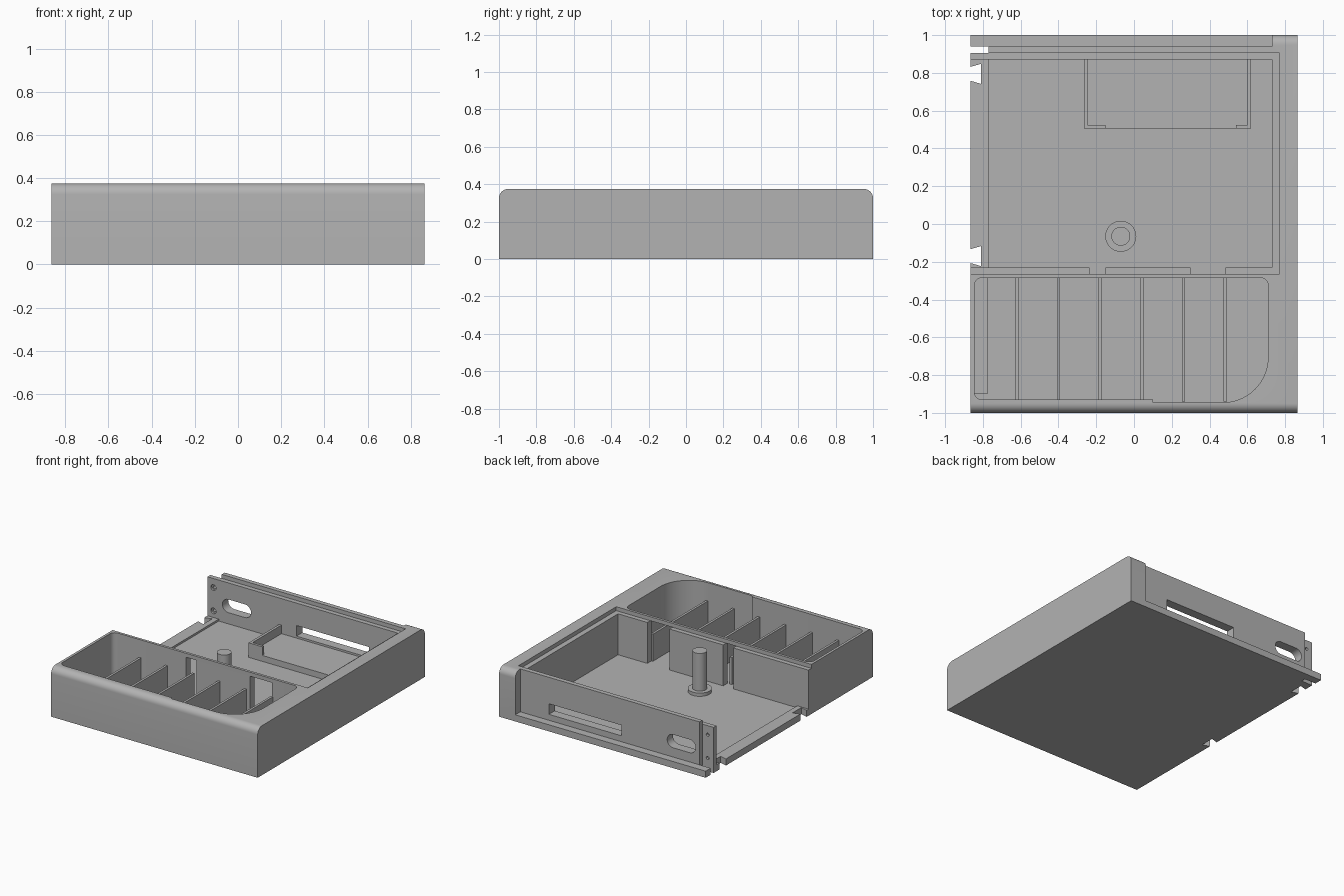
import bpy, bmesh, math
from mathutils import Vector

if "Cube" in bpy.data.objects:
    bpy.data.objects.remove(bpy.data.objects["Cube"])

grey = bpy.data.materials.new("grey_plastic")
grey.diffuse_color = (0.45, 0.45, 0.45, 1)
grey.use_nodes = True
grey.node_tree.nodes["Principled BSDF"].inputs["Base Color"].default_value = grey.diffuse_color

# axis -> function placing a 2D point (u, v) at depth d
PLACE = {
    "x": lambda u, v, d: (d, u, v),
    "y": lambda u, v, d: (u, d, v),
    "z": lambda u, v, d: (u, v, d),
}


def prism(name, pts, axis, lo, hi):
    """Extrude a 2D outline along an axis."""
    bm = bmesh.new()
    base = bm.faces.new([bm.verts.new(PLACE[axis](u, v, lo)) for u, v in pts])
    step = Vector(PLACE[axis](0, 0, hi - lo))
    ext = bmesh.ops.extrude_face_region(bm, geom=[base])
    bmesh.ops.translate(bm, vec=step, verts=[g for g in ext["geom"] if isinstance(g, bmesh.types.BMVert)])
    bmesh.ops.recalc_face_normals(bm, faces=bm.faces)
    me = bpy.data.meshes.new(name)
    bm.to_mesh(me)
    bm.free()
    me.materials.append(grey)
    ob = bpy.data.objects.new(name, me)
    bpy.context.collection.objects.link(ob)
    return ob


def box(name, x0, x1, y0, y1, z0, z1):
    return prism(name, [(x0, y0), (x1, y0), (x1, y1), (x0, y1)], "z", z0, z1)


def arc(cx, cy, r, a0, a1, n):
    return [(cx + r * math.cos(math.radians(a0 + (a1 - a0) * i / n)),
             cy + r * math.sin(math.radians(a0 + (a1 - a0) * i / n))) for i in range(n + 1)]


def circle(cx, cy, r, n=32):
    return arc(cx, cy, r, 0, 360, n)[:-1]


def activate(ob):
    bpy.ops.object.select_all(action="DESELECT")
    ob.select_set(True)
    bpy.context.view_layer.objects.active = ob


def cut(ob, cutter):
    mod = ob.modifiers.new("cut", "BOOLEAN")
    mod.operation, mod.solver, mod.object = "DIFFERENCE", "EXACT", cutter
    activate(ob)
    bpy.ops.object.modifier_apply(modifier=mod.name)
    bpy.data.objects.remove(cutter)


def smooth(ob):
    activate(ob)
    bpy.ops.object.shade_smooth_by_angle(angle=math.radians(30))


H, R, FLOOR, STRIP, LEDGE = 0.375, 0.05, 0.035, 0.05, 0.345

# Case body with rounded front and back top edges
profile = [(-1, 0), (1, 0)] + arc(1 - R, H - R, R, 0, 90, 8) + arc(-1 + R, H - R, R, 90, 180, 8)
body = prism("case_body", profile, "x", -0.865, 0.865)

# Lid ledge and main cavity, with a raised floor strip along the open side
cut(body, box("lid_recess", -0.9, 0.77, -0.265, 0.905, LEDGE, 0.5))
cut(body, box("cavity", -0.77, 0.73, -0.23, 0.87, FLOOR, 0.5))
cut(body, box("cavity_side", -0.9, -0.76, -0.23, 0.87, STRIP, 0.5))

# Front storage pocket with one large corner
pocket = [(0.1, -0.93), (0.1, -0.945)] + arc(0.47, -0.705, 0.24, -90, 0, 14) \
    + arc(0.67, -0.325, 0.04, 0, 90, 5) + arc(-0.805, -0.325, 0.04, 90, 180, 5) \
    + arc(-0.805, -0.89, 0.04, 180, 270, 5)
cut(body, prism("pocket", pocket, "z", FLOOR, 0.5))

# Openings between pocket and cavity
for x0, x1 in ((-0.235, -0.15), (0.30, 0.485)):
    cut(body, box("opening", x0, x1, -0.31, -0.2, FLOOR, LEDGE))

# Recess behind the back wall and the gap beside the screw plate
cut(body, box("back_recess", -0.9, 0.73, 0.94, 1.1, STRIP, 0.5))
cut(body, box("end_gap", -0.9, -0.77, 0.905, 0.94, -0.1, 0.5))

# Back wall slots
cut(body, prism("long_slot", [(-0.12, 0.095), (0.49, 0.095), (0.49, 0.175), (-0.12, 0.175)], "y", 0.8, 0.99))
oval = arc(-0.55, 0.17, 0.05, -90, 90, 10) + arc(-0.69, 0.17, 0.05, 90, 270, 10)
cut(body, prism("oval_slot", oval, "y", 0.8, 0.99))

# Stepped screw holes
for z in (0.10, 0.276):
    cut(body, prism("screw_hole", circle(-0.815, z, 0.012, 16), "y", 0.86, 0.92))
    cut(body, prism("screw_head", circle(-0.815, z, 0.022, 16), "y", 0.86, 0.885))

# Dovetail notches in the open floor edge
for y in (0.795, -0.17):
    notch = [(-0.9, y - 0.03), (-0.865, y - 0.037), (-0.81, y - 0.053),
             (-0.81, y + 0.053), (-0.865, y + 0.037), (-0.9, y + 0.03)]
    cut(body, prism("notch", notch, "z", -0.1, 0.2))
smooth(body)

# Raised floor strip inside the pocket
box("pocket_floor_strip", -0.846, -0.775, -0.90, -0.285, FLOOR - 0.01, STRIP)

# Pocket dividers
for i in range(6):
    x = -0.62 + 0.2205 * i
    box("pocket_divider", x - 0.009, x + 0.009, -0.94, -0.28, FLOOR - 0.01, 0.24)

# Centre post with a collar
smooth(prism("post", circle(-0.07, -0.065, 0.05), "z", FLOOR - 0.01, LEDGE))
smooth(prism("post_collar", circle(-0.07, -0.065, 0.082), "z", FLOOR - 0.01, 0.06))

# Component bay against the back wall
box("bay_platform", -0.25, 0.605, 0.505, 0.875, FLOOR - 0.01, 0.08)
for x0, x1, t0, t1 in ((-0.265, -0.245, -0.265, -0.15), (0.60, 0.62, 0.54, 0.62)):
    box("bay_wall", x0, x1, 0.505, 0.875, FLOOR - 0.01, 0.145)
    box("bay_tab", t0, t1, 0.505, 0.525, FLOOR - 0.01, 0.145)
